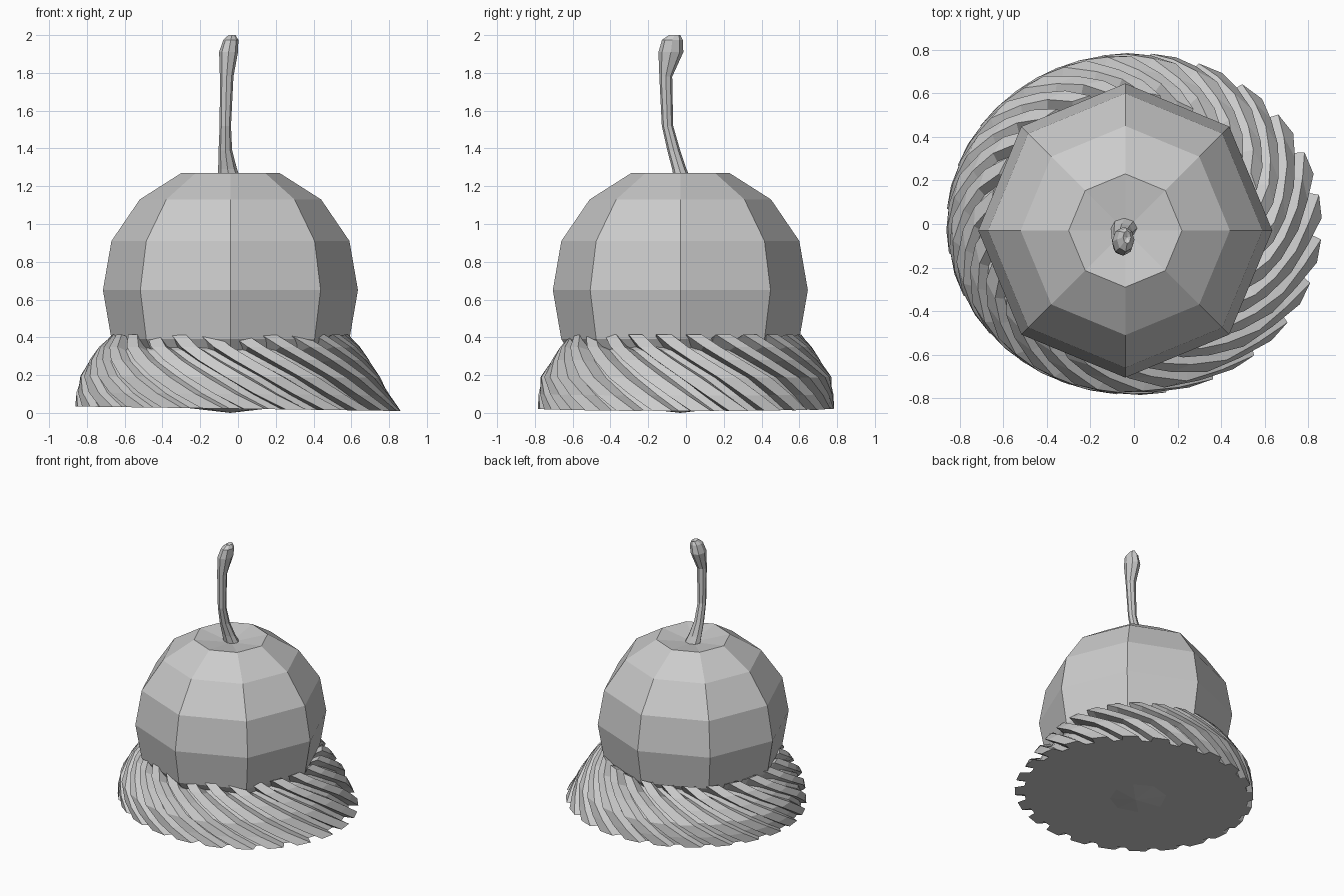
import bpy
from math import sin, cos, pi, radians

if "Cube" in bpy.data.objects:
    bpy.data.objects.remove(bpy.data.objects["Cube"])


def loft(name, rings, cap_start=True, cap_end=True, tips=(None, None)):
    """Skin a list of equal-length point rings; tips are optional pole points."""
    n = len(rings[0])
    verts = [p for ring in rings for p in ring]
    faces = []
    for k in range(len(rings) - 1):
        for i in range(n):
            j = (i + 1) % n
            faces.append((k * n + i, k * n + j, (k + 1) * n + j, (k + 1) * n + i))
    last = (len(rings) - 1) * n
    for tip, base, flip, cap in ((tips[0], 0, True, cap_start), (tips[1], last, False, cap_end)):
        loop = [base + i for i in range(n)]
        if flip:
            loop.reverse()
        if tip:
            verts.append(tip)
            c = len(verts) - 1
            faces += [(loop[i], loop[(i + 1) % n], c) for i in range(n)]
        elif cap:
            faces.append(loop)
    me = bpy.data.meshes.new(name)
    me.from_pydata(verts, [], faces)
    ob = bpy.data.objects.new(name, me)
    bpy.context.collection.objects.link(ob)
    return ob


def ellipse(cx, cy, z, rx, ry, n=8):
    return [(cx + rx * cos(2 * pi * i / n), cy + ry * sin(2 * pi * i / n), z) for i in range(n)]


# Cherry: eight-sided ball with a shallow dimple on top
CX, CY = -0.04, -0.03
profile = [(0.03, 0.26), (0.17, 0.48), (0.39, 0.63), (0.65, 0.675),
           (0.91, 0.63), (1.13, 0.48), (1.27, 0.26)]
loft("cherry", [ellipse(CX, CY, z, r, r) for z, r in profile],
     tips=((CX, CY, 0.0), (CX, CY, 1.23)))

# Stem: bent tapered tube with a knob at the end (x, y, z, rx, ry)
path = [(-0.04, -0.01, 1.21, 0.065, 0.05), (-0.055, -0.035, 1.29, 0.05, 0.038),
        (-0.067, -0.065, 1.39, 0.036, 0.034), (-0.067, -0.098, 1.52, 0.03, 0.03),
        (-0.06, -0.107, 1.78, 0.036, 0.034), (-0.05, -0.08, 1.91, 0.05, 0.066),
        (-0.038, -0.072, 1.975, 0.04, 0.055), (-0.032, -0.06, 2.0, 0.018, 0.03)]
loft("stem", [ellipse(*p) for p in path], tips=(None, (-0.032, -0.06, 1.985)))

# Cream swirl: twisted ribs (z, centre x, rx, ry, twist in degrees, valley drop)
TEETH = 24
levels = [(0.022, 0.0, 0.862, 0.785, 47, 0.0), (0.10, -0.025, 0.83, 0.78, 38, 0.0),
          (0.19, -0.04, 0.795, 0.77, 28, 0.0), (0.28, -0.045, 0.74, 0.71, 17, 0.01),
          (0.35, -0.045, 0.69, 0.665, 8, 0.02), (0.415, -0.04, 0.625, 0.61, 0, 0.06),
          (0.36, -0.04, 0.50, 0.50, -4, 0.0)]
rings = []
for z, cx, rx, ry, twist, drop in levels:
    ring = []
    for t in range(TEETH):
        # one rib: two crest corners, then two valley corners
        for u, valley in ((0.0, 0), (0.52, 0), (0.66, 1), (0.98, 1)):
            a = 2 * pi * (t + u) / TEETH + radians(twist)
            depth = (0.052 + 0.018 * cos(a)) * valley
            x = cx + (rx - depth) * cos(a)
            tilt = -0.015 * x * max(0, 1 - z / 0.3)
            ring.append((x, (ry - depth) * sin(a), z + tilt - drop * valley))
    rings.append(ring)
loft("cream_swirl", rings)
